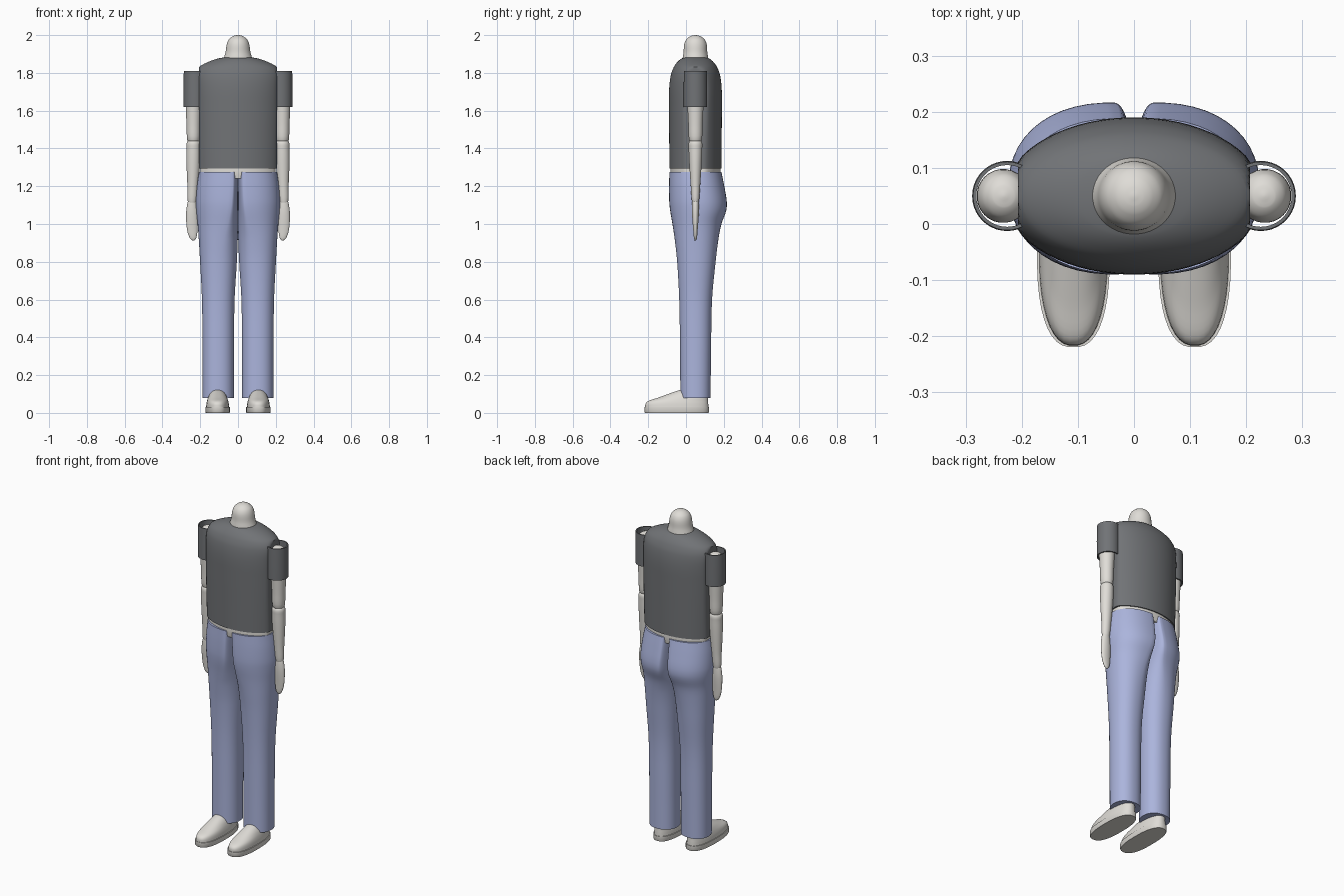
import bpy, bmesh, math

if "Cube" in bpy.data.objects:
    bpy.data.objects.remove(bpy.data.objects["Cube"])

def material(name, rgb):
    m = bpy.data.materials.new(name)
    m.diffuse_color = (*rgb, 1)
    m.use_nodes = True
    m.node_tree.nodes["Principled BSDF"].inputs["Base Color"].default_value = m.diffuse_color
    return m

PALE = material("pale_grey", (0.74, 0.72, 0.68))
SHIRT = material("dark_grey", (0.165, 0.172, 0.182))
DENIM = material("denim_blue", (0.41, 0.46, 0.72))

def finish(bm, name, mat):
    bmesh.ops.recalc_face_normals(bm, faces=bm.faces)
    me = bpy.data.meshes.new(name)
    bm.to_mesh(me)
    bm.free()
    me.materials.append(mat)
    ob = bpy.data.objects.new(name, me)
    bpy.context.collection.objects.link(ob)
    bpy.ops.object.select_all(action='DESELECT')
    ob.select_set(True)
    bpy.context.view_layer.objects.active = ob
    bpy.ops.object.shade_smooth_by_angle(angle=math.radians(40))
    return ob

def smooth_path(rows, steps):
    """Catmull-Rom style sampling of the cross-section list."""
    out = []
    for i in range(len(rows) - 1):
        p0, p1, p2 = rows[max(i - 1, 0)], rows[i], rows[i + 1]
        p3 = rows[min(i + 2, len(rows) - 1)]
        for s in range(steps):
            t = s / steps
            h = p2[0] - p1[0]
            row = [p1[0] + h * t]
            for k in range(1, len(p1)):
                m1 = h * (p2[k] - p0[k]) / (p2[0] - p0[0])
                m2 = h * (p3[k] - p1[k]) / (p3[0] - p1[0])
                row.append((2*t**3 - 3*t*t + 1) * p1[k] + (t**3 - 2*t*t + t) * m1
                           + (3*t*t - 2*t**3) * p2[k] + (t**3 - t*t) * m2)
            out.append(row)
    return out + [list(rows[-1])]

def loft(name, mat, rows, side=1, n=40, steps=4, power=1.0, clip=9.0):
    """Rows: z, x centre, inner x radius, outer x radius, y min, y max."""
    bm = bmesh.new()
    rings = []
    for z, px, ri, ro, y0, y1 in smooth_path(rows, steps):
        ring = []
        for i in range(n):
            a = math.tau * (i + 0.5) / n
            c, s = math.cos(a), math.sin(a)
            c = math.copysign(abs(c) ** power, c)
            s = math.copysign(abs(s) ** power, s)
            x = px + (ro if c > 0 else ri) * c
            x = max(-clip, min(clip, x))
            y = (y0 + y1) / 2 + (y1 - y0) / 2 * s
            ring.append(bm.verts.new((side * x, y, z)))
        rings.append(ring)
    for a, b in zip(rings, rings[1:]):
        for i in range(n):
            j = (i + 1) % n
            bm.faces.new((a[i], a[j], b[j], b[i]))
    bm.faces.new(rings[0])
    bm.faces.new(rings[-1])
    return finish(bm, name, mat)

def oval(z, rx, ry, cx=0.0, cy=0.05):
    return (z, cx, rx, rx, cy - ry, cy + ry)

# Shirt body, belly band below it, and neck stump
loft("shirt", SHIRT, [
    oval(1.295, .222, .138), oval(1.45, .226, .139), oval(1.62, .23, .14),
    oval(1.72, .232, .139), oval(1.79, .228, .13), oval(1.83, .208, .115),
    oval(1.855, .165, .098), oval(1.875, .11, .075), oval(1.885, .06, .05)],
    n=64, clip=0.207)
loft("belly", PALE, [oval(1.24, .20, .128), oval(1.27, .214, .132),
                     oval(1.30, .214, .132)], n=64, clip=0.198)
loft("neck", PALE, [
    oval(1.865, .08, .07), oval(1.885, .073, .067), oval(1.91, .066, .063),
    oval(1.95, .06, .06), oval(1.975, .05, .05), oval(1.99, .034, .034),
    oval(1.997, .019, .019), oval(2.0, .003, .003)])

def sleeve(name, side):
    """Open tube with a thin wall."""
    bm = bmesh.new()
    n = 40
    profile = [(.062, 1.62), (.0625, 1.715), (.061, 1.81), (.055, 1.81), (.055, 1.62)]
    rings = [[bm.verts.new((side * (.226 + r * math.cos(math.tau * i / n)),
                            .05 + r * math.sin(math.tau * i / n), z))
              for i in range(n)] for r, z in profile]
    for a, b in zip(rings, rings[1:] + rings[:1]):
        for i in range(n):
            j = (i + 1) % n
            bm.faces.new((a[i], a[j], b[j], b[i]))
    return finish(bm, name, SHIRT)

for label, side in (("left", 1), ("right", -1)):
    sleeve(label + "_sleeve", side)

    # Arm segments, each rounded at its ends
    loft(label + "_upper_arm", PALE, [
        oval(1.43, .022, .022, .236), oval(1.445, .033, .034, .236),
        oval(1.53, .037, .038, .236), oval(1.65, .043, .044, .235),
        oval(1.74, .047, .048, .233), oval(1.78, .039, .04, .232),
        oval(1.798, .022, .022, .232), oval(1.803, .003, .003, .232)], side, n=28)
    loft(label + "_forearm", PALE, [
        oval(1.10, .012, .012, .243), oval(1.12, .023, .019, .243),
        oval(1.2, .028, .025, .24), oval(1.32, .036, .033, .237),
        oval(1.40, .037, .036, .236), oval(1.435, .034, .034, .236),
        oval(1.45, .015, .015, .236)], side, n=28)
    loft(label + "_hand", PALE, [
        oval(.912, .004, .003, .236), oval(.925, .017, .008, .238),
        oval(.97, .028, .012, .242), oval(1.05, .031, .018, .244),
        oval(1.10, .026, .018, .244), oval(1.13, .017, .014, .243),
        oval(1.142, .003, .003, .243)], side, n=28)

    # Trouser leg: half a hip section at the top, an oval tube at the hem
    loft(label + "_trouser_leg", DENIM, [
        (.08, .105, .083, .082, -.03, .13), (.35, .105, .084, .083, -.032, .133),
        (.6, .104, .086, .087, -.036, .138), (.8, .098, .092, .103, -.047, .157),
        (.92, .082, .081, .126, -.06, .172), (1.0, .06, .06, .154, -.072, .188),
        (1.07, .043, .043, .179, -.084, .213), (1.12, .036, .036, .188, -.089, .216),
        (1.2, .03, .03, .188, -.09, .203), (1.275, .028, .028, .179, -.088, .188)],
        side, n=48, power=0.9)

    # Shoe sole and sloping upper
    loft(label + "_sole", PALE, [
        (0, .108, .063, .063, -.217, .12), (.004, .108, .065, .065, -.22, .122),
        (.03, .108, .065, .065, -.22, .122)], side, power=0.8, steps=1)
    loft(label + "_shoe_upper", PALE, [
        (.03, .108, .061, .061, -.217, .119), (.05, .108, .059, .059, -.214, .118),
        (.064, .108, .056, .056, -.198, .117), (.08, .108, .051, .051, -.15, .116),
        (.1, .108, .042, .042, -.095, .112), (.116, .108, .03, .03, -.05, .1),
        (.124, .108, .015, .015, -.02, .08)], side, power=0.85)
